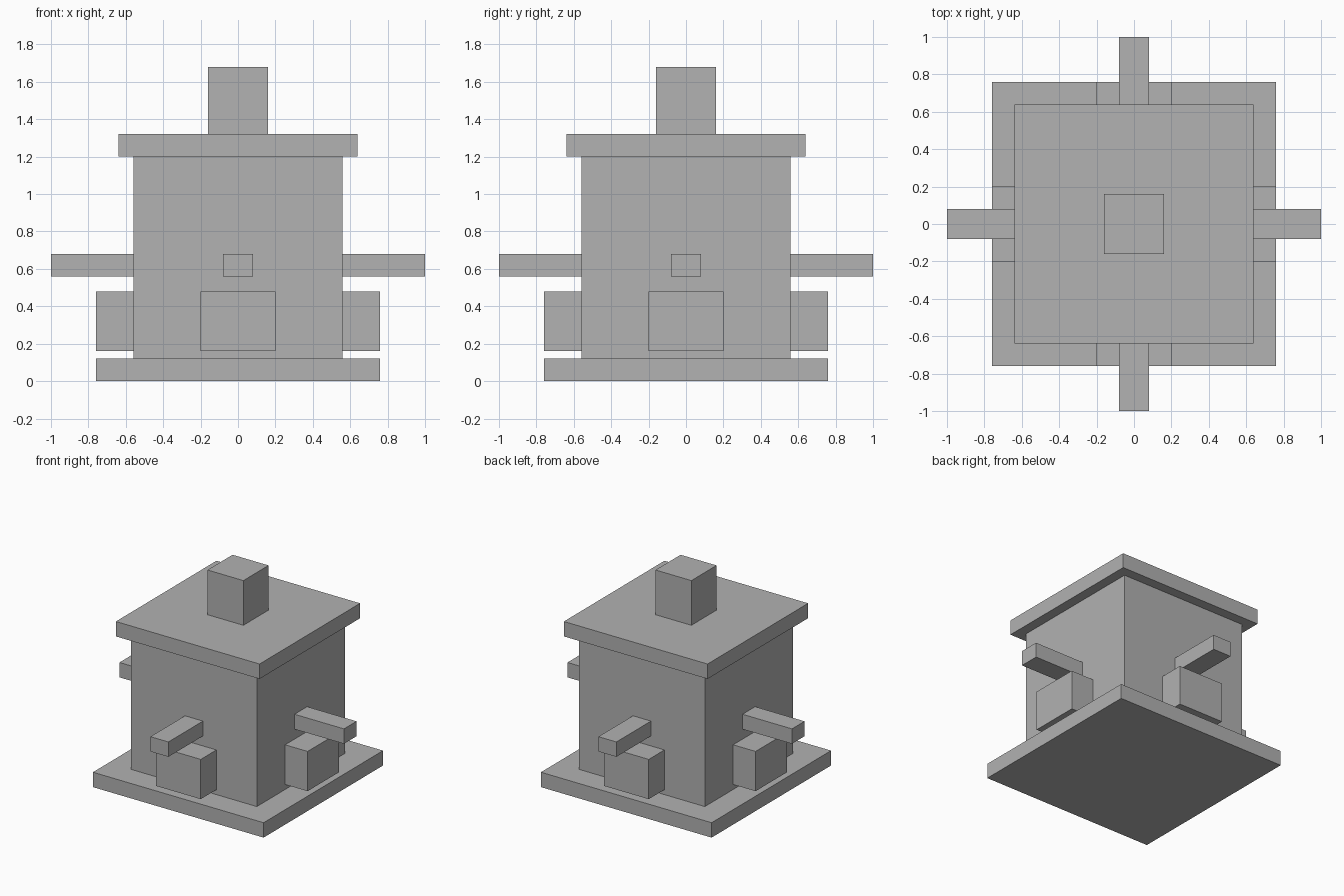
import bpy
from math import cos, sin, pi

old = bpy.data.objects.get("Cube")
if old:
    bpy.data.objects.remove(old, do_unlink=True)

grey = bpy.data.materials.new("plain_grey")
grey.use_nodes = True
colour = (0.445, 0.445, 0.445, 1)
grey.diffuse_color = colour
grey.node_tree.nodes["Principled BSDF"].inputs["Base Color"].default_value = colour


def box(name, size, location, turn=0):
    """Flat-shaded box with its scale applied, turned about z."""
    bpy.ops.mesh.primitive_cube_add(size=1, location=location)
    obj = bpy.context.object
    obj.name = name
    for v in obj.data.vertices:
        v.co = [c * s for c, s in zip(v.co, size)]
    obj.rotation_euler.z = turn
    obj.data.materials.append(grey)


def slab(name, width, bottom, top):
    """Square centred block between two heights."""
    box(name, (width, width, top - bottom), (0, 0, (bottom + top) / 2))


# Central stack
BODY = 0.56
slab("base", 1.52, 0, 0.12)
slab("body", 2 * BODY, 0.12, 1.2)
slab("roof", 1.28, 1.2, 1.32)
slab("chimney", 0.32, 1.32, 1.68)


def side_part(name, side, turn, width, reach, bottom, top):
    """Box standing out from one body wall to the given reach."""
    middle = (BODY + reach) / 2
    box(side + "_" + name, (reach - BODY, width, top - bottom),
        (middle * cos(turn), middle * sin(turn), (bottom + top) / 2), turn)


# A beam and a block on each of the four walls
for i, side in enumerate(("left", "back", "right", "front")):
    turn = i * pi / 2
    side_part("beam", side, turn, 0.16, 1.0, 0.56, 0.68)
    side_part("block", side, turn, 0.4, 0.76, 0.16, 0.48)
